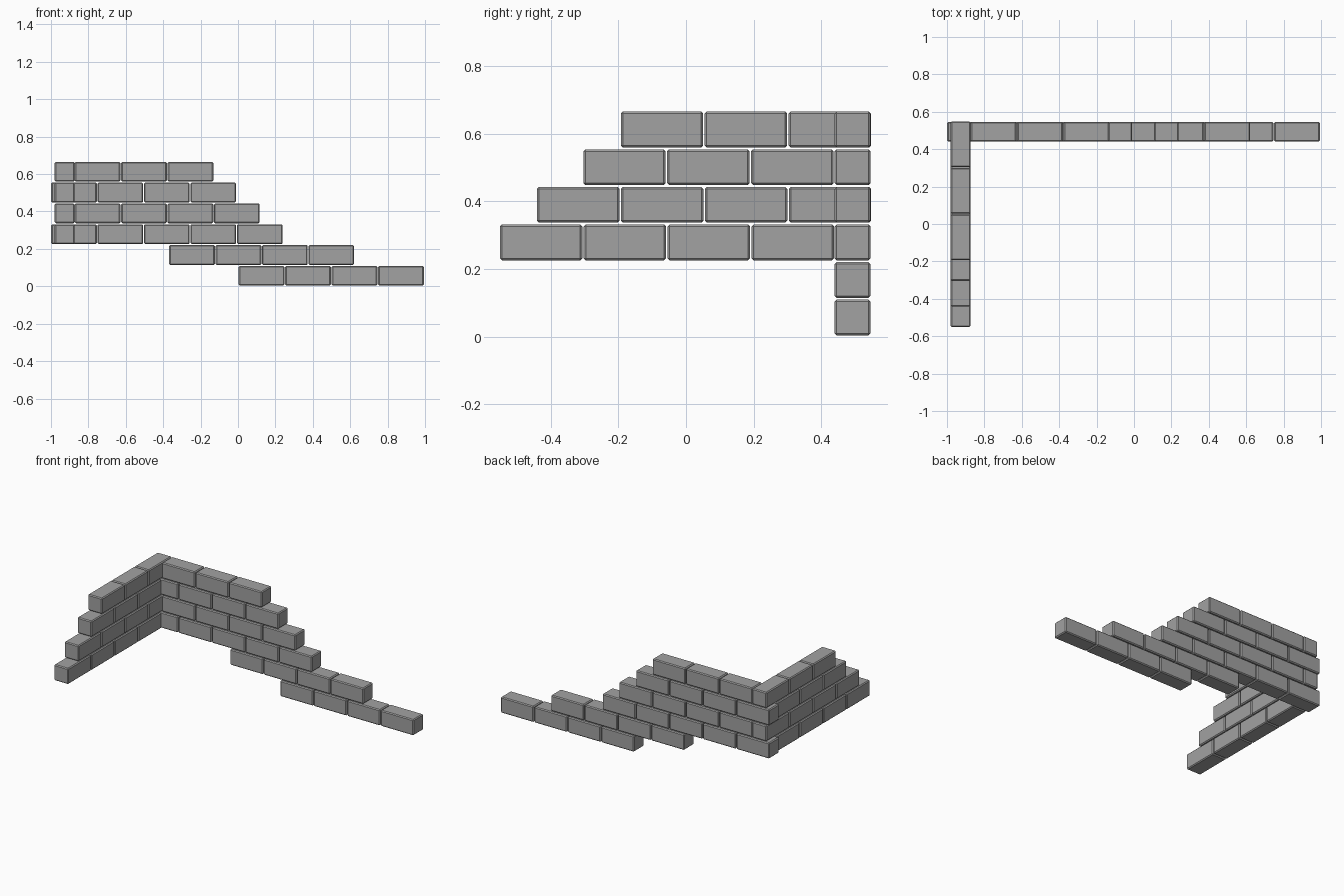
import bpy

if "Cube" in bpy.data.objects:
    bpy.data.objects.remove(bpy.data.objects["Cube"])

# Brick dimensions and spacing
LENGTH, DEPTH, HEIGHT = 0.244, 0.106, 0.106
PITCH, ROW_PITCH = 0.2484, 0.1113
BACK_Y, SIDE_X = 0.493, -0.927

grey = bpy.data.materials.new("brick_grey")
grey.diffuse_color = (0.36, 0.36, 0.36, 1)
grey.use_nodes = True
grey.node_tree.nodes["Principled BSDF"].inputs["Base Color"].default_value = grey.diffuse_color


def brick(name, center, size):
    """One block with small chamfered edges."""
    bpy.ops.mesh.primitive_cube_add(size=1, location=center)
    ob = bpy.context.object
    ob.name = name
    ob.scale = size
    bpy.ops.object.transform_apply(location=False, rotation=False, scale=True)
    ob.data.materials.append(grey)
    bevel = ob.modifiers.new("chamfer", 'BEVEL')
    bevel.width = 0.006
    bevel.segments = 1


# Each course: back wall (start x, count), side wall (start y, count)
courses = [
    ((0.004, 4), None),
    ((-0.368, 4), None),
    ((-0.999, 5), (-0.551, 4)),
    ((-0.873, 4), (-0.441, 4)),
    ((-0.999, 4), (-0.304, 3)),
    ((-0.873, 3), (-0.193, 3)),
]

for row, (back, side) in enumerate(courses):
    z = 0.003 + HEIGHT / 2 + row * ROW_PITCH
    # Back wall bricks run along x
    start, count = back
    for i in range(count):
        x = start + LENGTH / 2 + i * PITCH
        brick(f"back_brick_{row}_{i}", (x, BACK_Y, z), (LENGTH, DEPTH, HEIGHT))
    # Side wall bricks run along y
    if side:
        start, count = side
        for i in range(count):
            y = start + LENGTH / 2 + i * PITCH
            brick(f"side_brick_{row}_{i}", (SIDE_X, y, z), (DEPTH, LENGTH, HEIGHT))
